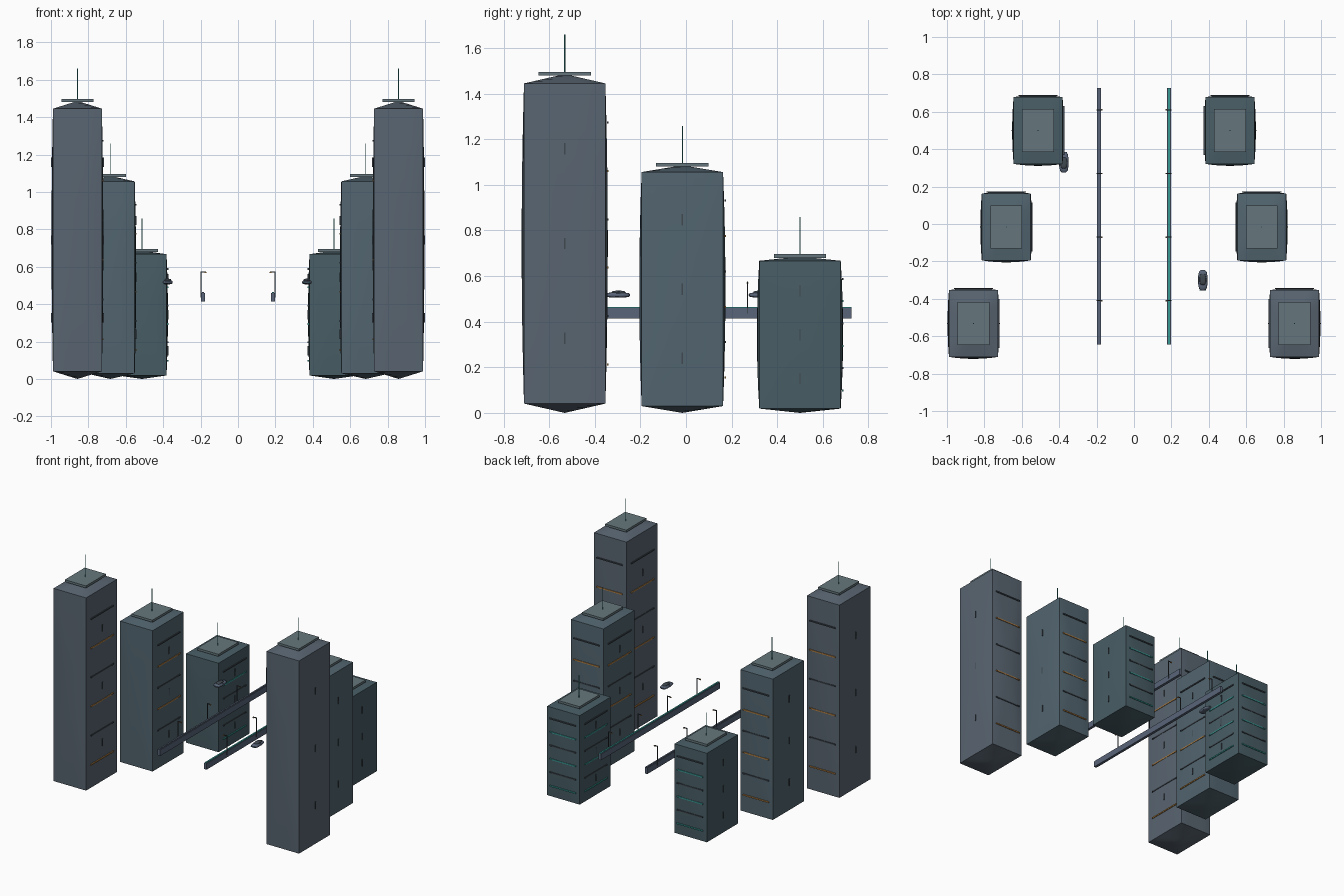
import bpy, bmesh, math
from mathutils import Matrix, Vector

if "Cube" in bpy.data.objects:
    bpy.data.objects.remove(bpy.data.objects["Cube"])


def material(name, rgb):
    m = bpy.data.materials.new(name)
    m.diffuse_color = (*rgb, 1)
    m.use_nodes = True
    m.node_tree.nodes["Principled BSDF"].inputs["Base Color"].default_value = m.diffuse_color
    return m


SLATE = material("slate", (0.10, 0.13, 0.165))
BLUE = material("blue_grey", (0.085, 0.13, 0.16))
TEAL = material("dark_teal", (0.065, 0.11, 0.13))
ROOF = material("roof_grey", (0.13, 0.18, 0.20))
CYAN = material("cyan_glow", (0.04, 0.32, 0.30))
AMBER = material("amber_glow", (0.45, 0.22, 0.06))
DARK = material("dark_metal", (0.05, 0.065, 0.08))
STEEL = material("steel", (0.10, 0.13, 0.19))


def finish(name, bm, mat, smooth=False):
    me = bpy.data.meshes.new(name)
    bm.to_mesh(me)
    bm.free()
    ob = bpy.data.objects.new(name, me)
    bpy.context.collection.objects.link(ob)
    me.materials.append(mat)
    if smooth:
        bpy.ops.object.select_all(action='DESELECT')
        ob.select_set(True)
        bpy.context.view_layer.objects.active = ob
        bpy.ops.object.shade_smooth_by_angle(angle=math.radians(40))
    return ob


def add_box(bm, centre, size):
    bmesh.ops.create_cube(bm, size=1, matrix=Matrix.Translation(centre) @ Matrix.Diagonal((*size, 1)))


def boxes(name, items, mat):
    bm = bmesh.new()
    for centre, size in items:
        add_box(bm, centre, size)
    return finish(name, bm, mat)


def rod(name, centre, radius, length, mat):
    bm = bmesh.new()
    bmesh.ops.create_cone(bm, cap_ends=True, segments=8, radius1=radius, radius2=radius,
                          depth=length, matrix=Matrix.Translation(centre))
    return finish(name, bm, mat, True)


def bulged_block(name, centre, half, mat):
    # Box with gently swollen walls and shallow pyramid ends
    bm = bmesh.new()
    bmesh.ops.create_cube(bm, size=2)
    bmesh.ops.subdivide_edges(bm, edges=bm.edges[:], cuts=7, use_grid_fill=True)
    k = 0.055
    for v in bm.verts:
        a, b, c = v.co
        v.co = Vector(centre) + Vector((
            half[0] * a * (1 - k * max(b * b, c * c)),
            half[1] * b * (1 - k * max(a * a, c * c)),
            half[2] * c * (1 - k * max(abs(a), abs(b)))))
    return finish(name, bm, mat, True)


# Towers: x, y, height, wall, lit strip
TOWERS = [("tall", 0.8585, -0.532, 1.486, SLATE, AMBER),
          ("middle", 0.683, -0.016, 1.086, BLUE, AMBER),
          ("short", 0.513, 0.500, 0.686, TEAL, CYAN)]
HX, HY = 0.1385, 0.189

for side, word in ((-1, "left"), (1, "right")):
    for size, ax, y, h, wall, glow in TOWERS:
        x = side * ax
        tag = f"{word}_{size}"
        bulged_block(f"{tag}_tower", (x, y, h / 2), (HX, HY, h / 2), wall)
        boxes(f"{tag}_roof_plate", [((x, y, h + 0.002), (0.17, 0.23, 0.016))], ROOF)
        rod(f"{tag}_antenna", (x, y, h + 0.09), 0.0025, 0.166, CYAN)

        # Window strips on the street and rear walls
        dark, lit = [], []
        for i in range(1, 7):
            z = h * i / 7
            target = lit if i % 2 else dark
            target.append(((x - side * (HX - 0.001), y, z), (0.006, 0.26, 0.009)))
            target.append(((x, y + HY - 0.001, z), (0.21, 0.006, 0.009)))
        boxes(f"{tag}_window_strips", dark, DARK)
        boxes(f"{tag}_lit_strips", lit, glow)

        # Short upright fins on the side walls
        boxes(f"{tag}_wall_fins",
              [((x + s * HX, y, h * f), (0.005, 0.006, 0.05))
               for s in (-1, 1) for f in (0.22, 0.5, 0.78)], DARK)

    # Elevated rail with cap
    rx = side * 0.187
    boxes(f"{word}_rail", [((rx, 0.042, 0.437), (0.02, 1.37, 0.044))], STEEL)
    boxes(f"{word}_rail_cap", [((rx, 0.042, 0.461), (0.011, 1.37, 0.007))],
          CYAN if side > 0 else STEEL)

    # Lamp posts along the rail
    posts, heads = [], []
    for i in range(4):
        y = 0.61 - 0.34 * i
        posts.append(((side * 0.198, y, 0.505), (0.005, 0.005, 0.14)))
        posts.append(((side * 0.185, y, 0.573), (0.03, 0.005, 0.005)))
        heads.append(((side * 0.174, y, 0.570), (0.012, 0.008, 0.005)))
    boxes(f"{word}_lamp_posts", posts, DARK)
    boxes(f"{word}_lamp_heads", heads, AMBER)


def ellipsoid(name, centre, half, mat):
    bm = bmesh.new()
    bmesh.ops.create_uvsphere(bm, u_segments=16, v_segments=10, radius=1,
                              matrix=Matrix.Translation(centre) @ Matrix.Diagonal((*half, 1)))
    for v in bm.verts:  # squarer plan, like a rounded box
        d = v.co - Vector(centre)
        n = Vector((d[i] / half[i] for i in range(3)))
        s = sum(abs(t) ** 3.5 for t in n) ** (-1 / 3.5)
        v.co = Vector(centre) + d * s
    return finish(name, bm, mat, True)


# Hovering cars
for word, x, y, d in (("left", -0.375, 0.33, 1), ("right", 0.368, -0.30, -1)):
    ellipsoid(f"{word}_car_body", (x, y, 0.517), (0.025, 0.055, 0.011), STEEL)
    ellipsoid(f"{word}_car_cabin", (x, y - d * 0.004, 0.527), (0.017, 0.03, 0.009), DARK)
    boxes(f"{word}_car_lights",
          [((x + s * 0.013, y + d * 0.053, 0.517), (0.008, 0.006, 0.005)) for s in (-1, 1)], CYAN)
